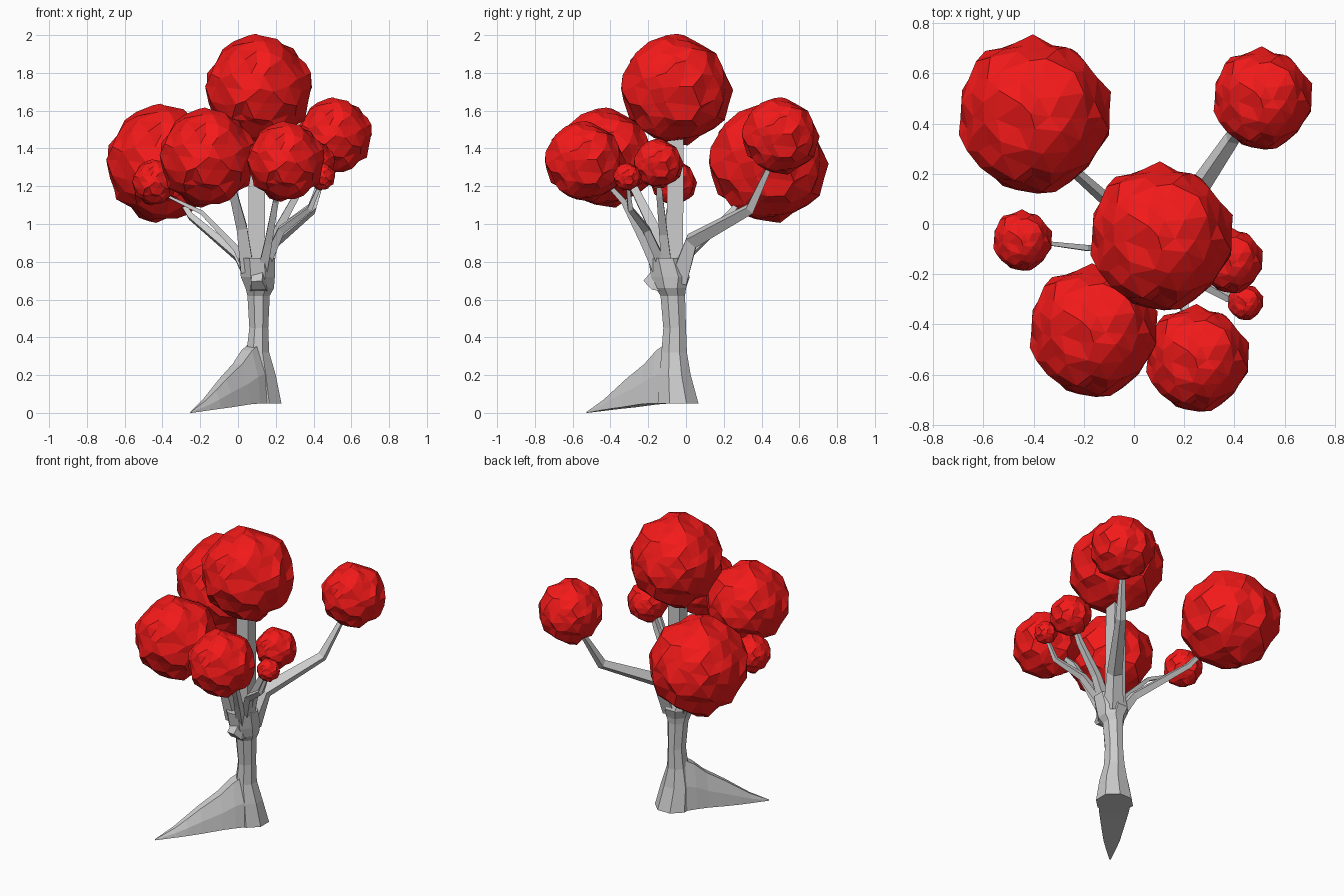
import bpy, bmesh, math, random
from mathutils import Vector

if "Cube" in bpy.data.objects:
    bpy.data.objects.remove(bpy.data.objects["Cube"])

red = bpy.data.materials.new("foliage_red")
red.diffuse_color = (0.9, 0.01, 0.01, 1)
red.use_nodes = True
red.node_tree.nodes["Principled BSDF"].inputs["Base Color"].default_value = red.diffuse_color


def finish(name, bm, mat=None):
    bmesh.ops.recalc_face_normals(bm, faces=bm.faces)
    me = bpy.data.meshes.new(name)
    bm.to_mesh(me)
    bm.free()
    ob = bpy.data.objects.new(name, me)
    bpy.context.collection.objects.link(ob)
    if mat:
        me.materials.append(mat)
    return ob


def loft(name, rings):
    """Skin equal-length rings of points and cap both ends."""
    bm = bmesh.new()
    loops = [[bm.verts.new(p) for p in ring] for ring in rings]
    n = len(loops[0])
    for a, b in zip(loops, loops[1:]):
        for i in range(n):
            j = (i + 1) % n
            bm.faces.new((a[i], a[j], b[j], b[i]))
    bm.faces.new(loops[0][::-1])
    bm.faces.new(loops[-1])
    return finish(name, bm)


def branch(name, pts, r0, r1):
    """Tapered four-sided branch along a path."""
    pts = [Vector(p) for p in pts]
    side, last, rings = Vector((1, 0, 0)), Vector((0, 0, 1)), []
    for i, p in enumerate(pts):
        t = (pts[min(i + 1, len(pts) - 1)] - pts[max(i - 1, 0)]).normalized()
        side = last.rotation_difference(t) @ side
        up, last = t.cross(side), t
        r = r0 + (r1 - r0) * i / (len(pts) - 1)
        rings.append([p + r * (side * a + up * b)
                      for a, b in ((1, 1), (-1, 1), (-1, -1), (1, -1))])
    return loft(name, rings)


def foliage(name, centre, r):
    """Faceted ball with uneven bumps."""
    rnd = random.Random(7)
    bm = bmesh.new()
    bmesh.ops.create_icosphere(bm, subdivisions=3, radius=1)
    for v in bm.verts:
        d = v.co + Vector([rnd.uniform(-0.07, 0.07) for _ in range(3)])
        v.co = Vector(centre) + d.normalized() * r * rnd.uniform(0.9, 1.03)
    return finish(name, bm, red)


# Trunk: z, x min, x max, y min, y max
profile = [
    (0.05, 0.01, 0.23, -0.15, 0.066),
    (0.20, 0.02, 0.20, -0.14, 0.025),
    (0.32, 0.045, 0.165, -0.13, 0.005),
    (0.45, 0.06, 0.16, -0.12, 0.00),
    (0.62, 0.05, 0.168, -0.135, -0.005),
    (0.66, 0.04, 0.19, -0.16, 0.00),
    (0.72, 0.015, 0.195, -0.185, 0.02),
    (0.82, 0.005, 0.197, -0.20, -0.015),
]
rings = []
for z, x0, x1, y0, y1 in profile:
    ring = []
    for k in range(8):
        a = math.tau * (k + 0.5) / 8
        ring.append(((x0 + x1) / 2 + (x1 - x0) / 2 * math.cos(a) / 0.924,
                     (y0 + y1) / 2 + (y1 - y0) / 2 * math.sin(a) / 0.924, z))
    rings.append(ring)
loft("trunk", rings)

# Root flare sweeping to the front left: distance, half width, bottom, top
base, tip = Vector((0.12, -0.04, 0)), Vector((-0.25, -0.525, 0))
run = tip - base
across = Vector((-run.y, run.x, 0)).normalized()
rings = []
for t, w, lo, hi in [(0.08, 0.095, 0.05, 0.37), (0.20, 0.09, 0.05, 0.33),
                     (0.33, 0.08, 0.045, 0.26), (0.54, 0.062, 0.03, 0.18),
                     (0.68, 0.05, 0.022, 0.12), (0.80, 0.034, 0.014, 0.07),
                     (1.0, 0.004, 0.0, 0.006)]:
    c = base + run * t
    rings.append([c + across * (w * s) + Vector((0, 0, lo + (hi - lo) * h))
                  for s, h in ((-1, 0), (1, 0), (0.85, 0.5), (0.4, 1),
                               (-0.4, 1), (-0.85, 0.5))])
loft("root", rings)

# Knot on the front of the trunk
branch("knot", [(0.11, -0.10, 0.69), (0.11, -0.165, 0.69), (0.10, -0.20, 0.72)],
       0.05, 0.03)

# Branches
branch("branch_top", [(0.10, -0.06, 0.75), (0.10, -0.058, 1.1),
                      (0.10, -0.055, 1.46)], 0.045, 0.042)
branch("branch_back_right", [(0.13, -0.04, 0.70), (0.18, 0.03, 0.91),
                             (0.39, 0.34, 1.08), (0.47, 0.45, 1.32)], 0.045, 0.012)
branch("branch_back_left", [(0.06, -0.05, 0.72), (0.0, 0.0, 0.83),
                            (-0.25, 0.22, 1.04), (-0.34, 0.34, 1.18)], 0.028, 0.009)
branch("branch_left", [(0.05, -0.10, 0.75), (-0.01, -0.10, 0.87),
                       (-0.19, -0.095, 1.06), (-0.40, -0.07, 1.16)], 0.022, 0.006)
branch("branch_front_left", [(0.05, -0.12, 0.75), (0.02, -0.17, 0.98),
                             (-0.03, -0.27, 1.18), (-0.10, -0.36, 1.28)], 0.035, 0.014)
branch("branch_front", [(0.13, -0.15, 0.75), (0.16, -0.22, 0.90),
                        (0.20, -0.33, 1.12), (0.22, -0.44, 1.24)], 0.025, 0.01)
branch("branch_right", [(0.14, -0.10, 0.75), (0.20, -0.12, 0.95),
                        (0.31, -0.14, 1.15), (0.36, -0.145, 1.27)], 0.028, 0.011)
branch("branch_front_right", [(0.13, -0.11, 0.75), (0.23, -0.21, 0.97),
                              (0.38, -0.295, 1.08), (0.44, -0.31, 1.22)], 0.025, 0.008)

# Foliage balls
for name, centre, r in [
    ("top", (0.105, -0.05, 1.71), 0.293),
    ("back_left", (-0.40, 0.435, 1.32), 0.313),
    ("front_left", (-0.165, -0.425, 1.35), 0.263),
    ("front", (0.25, -0.535, 1.33), 0.212),
    ("back_right", (0.51, 0.50, 1.465), 0.203),
    ("left", (-0.445, -0.065, 1.22), 0.121),
    ("right", (0.385, -0.145, 1.32), 0.13),
    ("front_right", (0.443, -0.31, 1.25), 0.073),
]:
    foliage("foliage_" + name, centre, r)
